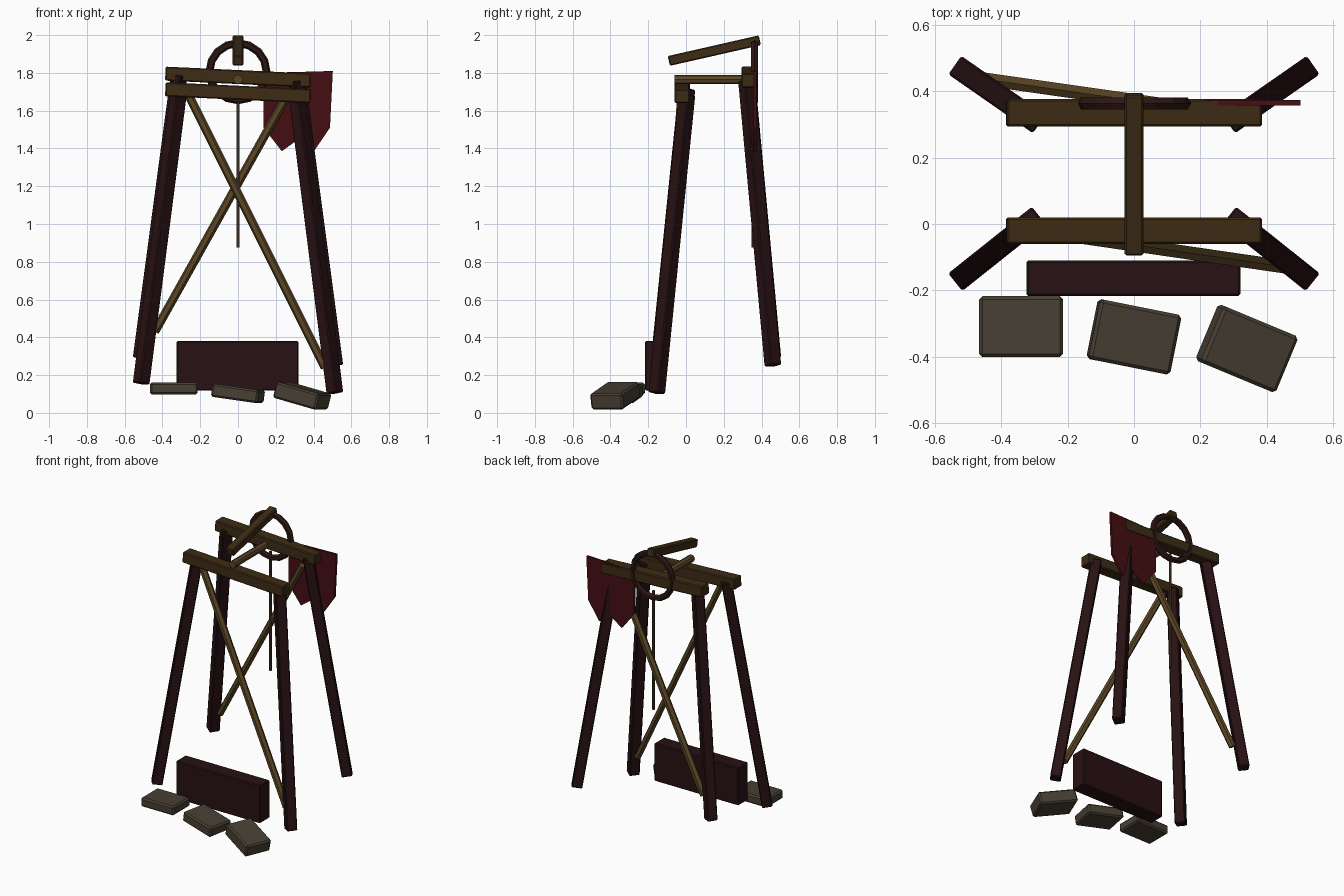
import bpy, bmesh, math
from mathutils import Vector, Matrix

if "Cube" in bpy.data.objects:
    bpy.data.objects.remove(bpy.data.objects["Cube"])


def mat(name, rgb):
    m = bpy.data.materials.new(name)
    m.diffuse_color = (*rgb, 1)
    m.use_nodes = True
    m.node_tree.nodes["Principled BSDF"].inputs["Base Color"].default_value = m.diffuse_color
    return m


DARK = mat("dark red wood", (0.021, 0.0055, 0.0065))
BEAM = mat("brown wood", (0.047, 0.025, 0.007))
POLE = mat("light wood", (0.105, 0.062, 0.018))
STONE = mat("grey brown stone", (0.065, 0.050, 0.033))
CLOTH = mat("deep red cloth", (0.060, 0.0045, 0.006))
IRON = mat("dark wheel", (0.024, 0.008, 0.007))
ROPE = mat("rope", (0.085, 0.050, 0.025))


def finish(name, bm, m, bevel=0.0):
    bmesh.ops.recalc_face_normals(bm, faces=bm.faces)
    me = bpy.data.meshes.new(name)
    bm.to_mesh(me)
    bm.free()
    ob = bpy.data.objects.new(name, me)
    bpy.context.collection.objects.link(ob)
    me.materials.append(m)
    if bevel:
        b = ob.modifiers.new("bevel", 'BEVEL')
        b.width, b.segments = bevel, 1
    return ob


def box(name, loc, size, m, tilt=(0, 0, 0), bevel=0.006):
    """Box turned by x, y, z angles in degrees."""
    bm = bmesh.new()
    bmesh.ops.create_cube(bm, size=1)
    ob = finish(name, bm, m, bevel)
    ob.data.transform(Matrix.Diagonal((*size, 1)))
    ob.location = loc
    ob.rotation_euler = [math.radians(a) for a in tilt]
    return ob


def frame(p, q):
    """Matrix with z from p to q and x kept level."""
    d = (q - p).normalized()
    x = d.cross(Vector((0, 0, 1)))
    x = x.normalized() if x.length > 1e-4 else Vector((1, 0, 0))
    y = d.cross(x)
    r = Matrix((x, y, d)).transposed().to_4x4()
    return Matrix.Translation((p + q) / 2) @ r


def post(name, p, q, width, m):
    """Square timber between two points."""
    p, q = Vector(p), Vector(q)
    bm = bmesh.new()
    bmesh.ops.create_cube(bm, size=1, matrix=frame(p, q) @ Matrix.Diagonal((width, width, (q - p).length, 1)))
    return finish(name, bm, m, 0.006)


def rod(name, p, q, r, m, sides):
    """Round pole between two points."""
    p, q = Vector(p), Vector(q)
    bm = bmesh.new()
    bmesh.ops.create_cone(bm, cap_ends=True, segments=sides, radius1=r, radius2=r,
                          depth=(q - p).length, matrix=frame(p, q))
    return finish(name, bm, m)


# Splayed legs, slightly lower on the right
for side, s in (("left", -1), ("right", 1)):
    dz = -0.025 * s
    post(f"front_leg_{side}", (s * .513, -.155, .13 + dz), (s * .312, .005, 1.70 + dz * .6), .068, DARK)
    post(f"rear_leg_{side}", (s * .513, .46, .27 + dz * .8), (s * .312, .32, 1.775 + dz * .6), .068, DARK)

# Cross beams and the sloping top arm
box("front_beam", (0, -.02, 1.695), (.77, .08, .074), BEAM, (0, 2.7, 0))
box("rear_beam", (0, .335, 1.778), (.77, .082, .074), BEAM, (0, 2.7, 0))
box("top_arm", (0, .15, 1.918), (.056, .494, .053), BEAM, (12.8, 0, 0))

# Diagonal braces
rod("front_brace", (.46, -.13, .24), (-.26, -.025, 1.68), .023, POLE, 6)
rod("rear_brace", (-.44, .435, .43), (.26, .335, 1.68), .023, POLE, 6)

# Axle and hanging rope
rod("axle", (0, -.062, 1.765), (0, .36, 1.765), .025, POLE, 8)
rod("rope", (0, .355, .875), (0, .355, 1.70), .008, ROPE, 6)

# Wheel ring
bpy.ops.mesh.primitive_torus_add(location=(0, .363, 1.806), rotation=(math.pi / 2, 0, 0),
                                 major_segments=16, minor_segments=6,
                                 major_radius=.151, minor_radius=.021)
ring = bpy.context.object
ring.name = "wheel_ring"
ring.data.materials.append(IRON)

# Swallow-tailed banner
outline = [(.135, 1.80), (.135, 1.51), (.232, 1.385), (.335, 1.46), (.402, 1.385), (.487, 1.51), (.502, 1.81)]
bm = bmesh.new()
face = bm.faces.new([bm.verts.new((x, .357, z)) for x, z in outline])
new = bmesh.ops.extrude_face_region(bm, geom=[face])["geom"]
bmesh.ops.translate(bm, verts=[v for v in new if isinstance(v, bmesh.types.BMVert)], vec=(0, .016, 0))
finish("banner", bm, CLOTH)

# Low front board
box("front_board", (-.002, -.163, .25), (.645, .107, .262), DARK)

# Stones, each turned and tipped further
for i, (x, y, z, t, tip) in enumerate([(-.34, -.309, .129, .062, 0),
                                       (0, -.34, .103, .07, 8),
                                       (.34, -.375, .091, .088, 15)]):
    box(f"stone_{i + 1}", (x, y, z), (.253, .184, t), STONE, (0, tip, -11.3 * i), .01)
